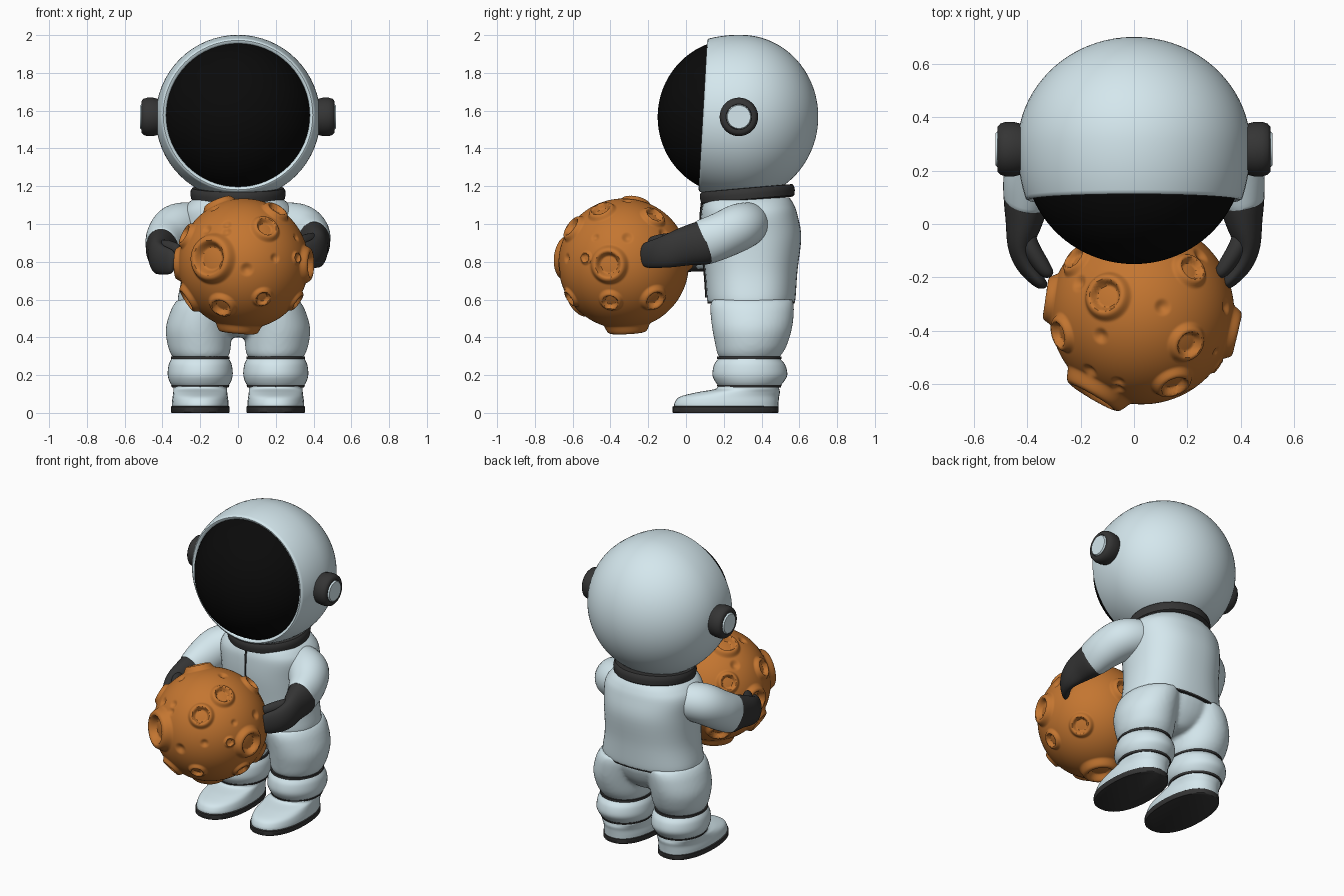
import bpy, bmesh, math, random
from mathutils import Vector, Matrix


def mat(name, *rgb):
    m = bpy.data.materials.new(name)
    m.diffuse_color = (*rgb, 1)
    return m


SUIT = mat("suit_white", 0.66, 0.80, 0.85)
RUBBER = mat("dark_rubber", 0.035, 0.035, 0.035)
GLASS = mat("visor_black", 0.003, 0.003, 0.003)
ROCK = mat("orange_rock", 0.55, 0.18, 0.03)


def finish(bm, name, material):
    bmesh.ops.recalc_face_normals(bm, faces=bm.faces)
    me = bpy.data.meshes.new(name)
    bm.to_mesh(me)
    bm.free()
    me.materials.append(material)
    me.shade_smooth()
    me.set_sharp_from_angle(angle=math.radians(45))
    ob = bpy.data.objects.new(name, me)
    bpy.context.collection.objects.link(ob)
    return ob


def spline(pts, n):
    """Catmull-Rom through tuples of any length."""
    out = []
    for i in range(len(pts) - 1):
        a, b, c, d = (pts[max(i - 1, 0)], pts[i], pts[i + 1], pts[min(i + 2, len(pts) - 1)])
        for k in range(n):
            t = k / n
            out.append([0.5 * (2 * q + (r - p) * t + (2 * p - 5 * q + 4 * r - s) * t * t
                        + (3 * q - p - 3 * r + s) * t ** 3) for p, q, r, s in zip(a, b, c, d)])
    return out + [list(pts[-1])]


def skin(bm, rings):
    """Bridge vertex rings and close both ends."""
    for a, b in zip(rings, rings[1:]):
        for i in range(len(a)):
            j = (i + 1) % len(a)
            bm.faces.new((a[i], a[j], b[j], b[i]))
    bm.faces.new(rings[0])
    bm.faces.new(rings[-1])


def loft(bm, pts, side=1, n=5, seg=40, flat=True, power=2.0):
    """pts are (x, y, z, width radius, other radius); flat rings are horizontal."""
    path = spline(pts, n)
    rings = []
    for i, (x, y, z, ra, rb) in enumerate(path):
        u, v = Vector((1, 0, 0)), Vector((0, 1, 0))
        if not flat:
            tan = Vector(path[min(i + 1, len(path) - 1)][:3]) - Vector(path[max(i - 1, 0)][:3])
            u = tan.cross(Vector((0, 0, 1))).normalized()
            v = u.cross(tan).normalized()
        ring = []
        for k in range(seg):
            a = 2 * math.pi * k / seg
            c, s = math.cos(a), math.sin(a)
            p = Vector((x, y, z)) + u * (ra * math.copysign(abs(c) ** (2 / power), c)) \
                + v * (rb * math.copysign(abs(s) ** (2 / power), s))
            ring.append(bm.verts.new((p.x * side, p.y, p.z)))
        rings.append(ring)
    skin(bm, rings)


def part(name, material, pts, **kw):
    bm = bmesh.new()
    loft(bm, pts, **kw)
    return finish(bm, name, material)


def lathe(name, material, profile, matrix, seg=64):
    """Revolve (radius, height) about local z, then place it."""
    bm = bmesh.new()
    rings = [[bm.verts.new(matrix @ Vector((r * math.cos(2 * math.pi * k / seg),
              r * math.sin(2 * math.pi * k / seg), h))) for k in range(seg)] for r, h in profile]
    skin(bm, rings)
    return finish(bm, name, material)


# helmet shell, open at the front with a rounded rim, and bulging visor
head = Matrix.Translation((0, 0.29, 1.565)) @ Matrix.Rotation(math.radians(86.7), 4, 'X')
shell = []
for k in range(37):
    a = math.radians(0.5 + 110 * k / 36)
    shell.append((0.436 * math.sin(a), -(0.41 if a < math.pi / 2 else 0.53) * math.cos(a)))
shell += [(0.405, 0.196), (0.396, 0.201), (0.386, 0.198), (0.379, 0.188), (0.376, 0.15)]
lathe("helmet", SUIT, shell, head)
lathe("visor", GLASS, [(0.41 * math.cos(a), 0.04 + 0.40 * math.sin(a))
      for a in [math.radians(89.6 * k / 28) for k in range(29)]], head)

# ear caps
for s, side in ((1, "right"), (-1, "left")):
    ear = Matrix.Translation((s * 0.40, 0.28, 1.567)) @ Matrix.Rotation(s * math.pi / 2, 4, 'Y')
    lathe("ear_cap_" + side, RUBBER, [(0.09, 0), (0.097, 0.03), (0.102, 0.05), (0.102, 0.08),
          (0.096, 0.10), (0.085, 0.11), (0.068, 0.11), (0.066, 0.10)], ear, 40)
    lathe("ear_disc_" + side, SUIT, [(0.066, 0.05), (0.066, 0.112), (0.061, 0.118)], ear, 40)

# neck ring
neck = Matrix.Translation((0, 0.325, 1.158)) @ Matrix.Rotation(math.radians(5), 4, 'X')
lathe("neck_ring", RUBBER, [(0.20, -0.034), (0.235, -0.034), (0.248, -0.026), (0.252, 0),
      (0.25, 0.02), (0.242, 0.032), (0.20, 0.034)], neck)

# torso, hem line and front zip
part("torso", SUIT, [(0, 0.345, 0.585, 0.315, 0.228), (0, 0.345, 0.61, 0.318, 0.235),
     (0, 0.345, 0.75, 0.295, 0.245), (0, 0.345, 0.93, 0.295, 0.265), (0, 0.335, 1.05, 0.30, 0.255),
     (0, 0.33, 1.105, 0.27, 0.24), (0, 0.328, 1.14, 0.225, 0.22)], power=2.3, seg=56)
part("waist_seam", RUBBER, [(0, 0.345, 0.580, 0.316, 0.23), (0, 0.345, 0.590, 0.318, 0.232)],
     power=2.3, n=1, seg=56)
part("front_zip", RUBBER, [(0, 0.084, 1.11, 0.006, 0.006), (0, 0.078, 1.05, 0.006, 0.006),
     (0, 0.078, 0.93, 0.006, 0.006), (0, 0.098, 0.75, 0.006, 0.006),
     (0, 0.108, 0.61, 0.006, 0.006)], seg=8)

# trousers: pelvis and thighs fused into one soft surface
bm = bmesh.new()
loft(bm, [(0, 0.345, 0.60, 0.30, 0.215), (0, 0.345, 0.55, 0.30, 0.21), (0, 0.345, 0.48, 0.24, 0.18),
          (0, 0.345, 0.42, 0.12, 0.13), (0, 0.345, 0.40, 0.06, 0.08)])
for s in (1, -1):
    loft(bm, [(0.165, 0.35, 0.60, 0.155, 0.215), (0.185, 0.35, 0.55, 0.168, 0.222),
              (0.207, 0.35, 0.45, 0.175, 0.212), (0.205, 0.345, 0.36, 0.168, 0.19),
              (0.20, 0.337, 0.31, 0.155, 0.170), (0.20, 0.335, 0.285, 0.135, 0.15)], side=s)
trousers = finish(bm, "trousers", SUIT)
rm = trousers.modifiers.new("fuse", 'REMESH')
rm.mode, rm.voxel_size, rm.use_smooth_shade = 'VOXEL', 0.012, True
sm = trousers.modifiers.new("soften", 'SMOOTH')
sm.factor, sm.iterations = 0.5, 6

for s, side in ((1, "right"), (-1, "left")):
    # shin bulge, dark bands, boot and sole
    part("shin_" + side, SUIT, [(0.2, 0.335, 0.30, 0.14, 0.152), (0.2, 0.335, 0.28, 0.156, 0.170),
         (0.2, 0.337, 0.25, 0.168, 0.19), (0.2, 0.338, 0.20, 0.172, 0.198),
         (0.2, 0.336, 0.16, 0.160, 0.178), (0.2, 0.335, 0.135, 0.14, 0.155)], side=s)
    part("knee_band_" + side, RUBBER, [(0.2, 0.335, 0.285, 0.156, 0.171),
         (0.2, 0.335, 0.299, 0.156, 0.171)], side=s, n=1)
    part("ankle_band_" + side, RUBBER, [(0.2, 0.335, 0.135, 0.150, 0.167),
         (0.2, 0.335, 0.148, 0.155, 0.171)], side=s, n=1)
    part("boot_" + side, SUIT, [(0.2, 0.33, 0.14, 0.142, 0.162), (0.2, 0.322, 0.125, 0.142, 0.172),
         (0.2, 0.275, 0.108, 0.143, 0.222), (0.2, 0.23, 0.085, 0.146, 0.263),
         (0.2, 0.215, 0.055, 0.150, 0.275), (0.2, 0.212, 0.028, 0.150, 0.276)], side=s, power=2.25)
    part("sole_" + side, RUBBER, [(0.2, 0.21, 0.036, 0.150, 0.276), (0.2, 0.21, 0.032, 0.156, 0.281),
         (0.2, 0.21, 0.004, 0.156, 0.281), (0.2, 0.21, 0, 0.152, 0.277)], side=s, n=1, power=2.25)

    # sleeve, glove and thumb; the left arm hangs a little lower
    d = 0 if s > 0 else -0.035
    part("sleeve_" + side, SUIT, [(0.18, 0.34, 1.0, 0.09, 0.10), (0.25, 0.325, 1.0, 0.115, 0.115),
         (0.325, 0.275, 0.98, 0.125, 0.125), (0.375, 0.19, 0.94 + d / 2, 0.112, 0.123),
         (0.398, 0.10, 0.905 + d, 0.092, 0.12), (0.400, 0.085, 0.90 + d, 0.082, 0.11)],
         side=s, flat=False)
    part("glove_" + side, RUBBER, [(0.398, 0.13, 0.91 + d, 0.07, 0.10), (0.40, 0.10, 0.903 + d, 0.088, 0.117),
         (0.412, 0.01, 0.885 + d, 0.070, 0.105), (0.425, -0.08, 0.86 + d, 0.048, 0.090),
         (0.405, -0.15, 0.845 + d, 0.038, 0.078), (0.36, -0.21, 0.835 + d, 0.027, 0.066),
         (0.338, -0.228, 0.832 + d, 0.017, 0.045), (0.33, -0.235, 0.83 + d, 0.003, 0.01)],
         side=s, flat=False)
    part("thumb_" + side, RUBBER, [(0.41, 0.0, 0.90 + d, 0.03, 0.04), (0.39, -0.08, 0.91 + d, 0.034, 0.042),
         (0.345, -0.155, 0.905 + d, 0.03, 0.036), (0.318, -0.188, 0.90 + d, 0.02, 0.025),
         (0.311, -0.197, 0.90 + d, 0.003, 0.004)], side=s, flat=False, seg=24)

# cratered moon: direction and radius, negative radius = plain dimple
R, CENTRE = 0.345, Vector((0.03, -0.33, 0.79))
craters = [(-.175, -.30, .03, .105), (.118, -.27, .19, .062), (-.115, -.24, -.224, .06),
           (.10, -.28, -.18, .045), (.017, -.35, -.03, -.04), (-.09, -.29, .17, -.03),
           (-.195, -.22, .18, -.035), (.165, -.30, .03, -.03), (.28, -.20, .03, .028),
           (-.32, -.05, -.205, .068), (-.03, .02, -.37, .095), (.29, .19, -.22, .06),
           (.34, -.08, -.005, .08), (.20, .175, .275, .055), (-.13, .06, .31, .072),
           (.175, -.12, .285, .06), (.32, .02, .14, -.035), (.28, -.15, .14, -.025),
           (.28, -.07, -.20, .05), (.08, .02, .35, -.035), (-.157, -.09, .30, -.035),
           (-.30, -.08, .15, .058), (-.09, -.265, .21, -.03), (-.34, .05, .0, .075),
           (-.25, .20, .15, .055), (-.20, .22, -.18, .065), (.05, .33, .05, .07)]
random.seed(4)
for _ in range(8):
    v = Vector((random.uniform(-1, 1), random.uniform(0, 1), random.uniform(-1, 1))).normalized()
    if min((v - Vector(c[:3]).normalized()).length for c in craters) > 0.3:
        craters.append((*v, -random.uniform(0.025, 0.04)))
craters = [(Vector(c[:3]).normalized(), c[3]) for c in craters]


def step(a, b, t):
    t = min(max((t - a) / (b - a), 0), 1)
    return t * t * (3 - 2 * t)


bm = bmesh.new()
bmesh.ops.create_icosphere(bm, subdivisions=7, radius=1)
for v in bm.verts:
    n = v.co.normalized()
    h = 0
    for axis, r in craters:
        t = (n - axis).length * R / abs(r)
        if t < 1.4:
            if r > 0:
                h += r * (-0.12 + 0.47 * step(0.58, 0.82, t) - 0.35 * step(0.92, 1.38, t))
            elif t < 1:
                h += 0.4 * r * (1 - t * t) ** 2
    v.co = CENTRE + n * (R + h)
finish(bm, "cratered_moon", ROCK)
